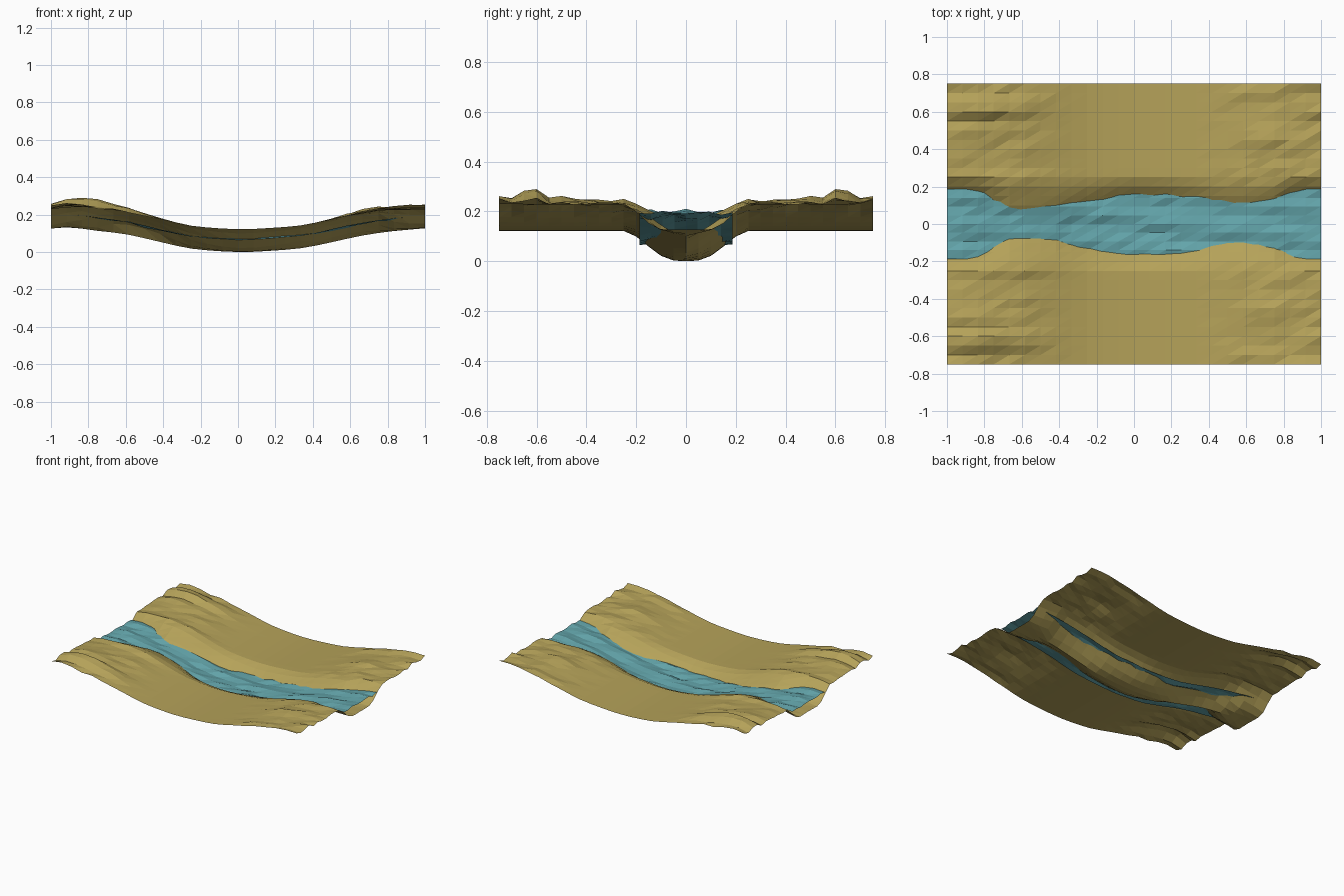
import bpy, math, random

if "Cube" in bpy.data.objects:
    bpy.data.objects.remove(bpy.data.objects["Cube"])

random.seed(4)


def lerp(pts, x):
    """Smoothly interpolate a list of (x, value) points (Catmull-Rom)."""
    n = len(pts)
    for i in range(n - 1):
        (x0, a), (x1, b) = pts[i], pts[i + 1]
        if x <= x1 or i == n - 2:
            t = min(max((x - x0) / (x1 - x0), 0), 1)
            p, q = pts[max(i - 1, 0)], pts[min(i + 2, n - 1)]
            ma = (b - p[1]) / (x1 - p[0]) * (x1 - x0)
            mb = (q[1] - a) / (q[0] - x0) * (x1 - x0)
            return ((2*t**3 - 3*t*t + 1) * a + (t**3 - 2*t*t + t) * ma
                    + (3*t*t - 2*t**3) * b + (t**3 - t*t) * mb)


# river bed height, and half-width of visible water, along x
BED = [(-1, .128), (-.9, .132), (-.75, .113), (-.6, .095), (-.4, .05), (-.25, .018),
       (0, 0), (.2, .008), (.35, .022), (.5, .052), (.65, .085), (.8, .108), (1, .128)]
HALF = [(-1, .19), (-.82, .165), (-.67, .082), (-.45, .08), (-.25, .13), (0, .16),
        (.3, .142), (.52, .112), (.74, .13), (.85, .17), (1, .182)]
# dune ridges: x centre, x spread, |y| centre, |y| spread, height
RIDGES = [(-.82, .24, .62, .05, .06), (-.85, .2, .49, .035, .022), (-.62, .2, .24, .05, .022),
          (-1, .15, .75, .04, .02), (.72, .14, .46, .045, .026), (1, .15, .62, .045, .022),
          (.95, .2, .75, .03, .022), (.7, .15, .7, .04, .015), (-.6, .15, .38, .04, .012)]


def ground_z(x, y):
    y = abs(y)
    s = (1 - math.cos(math.pi * min(y / .26, 1))) / 2
    c = (1 - math.cos(math.pi * lerp(HALF, x) / .26)) / 2
    p = math.log(.55) / math.log(c)
    z = lerp(BED, x) + .122 * s ** p
    if abs(x) > .75:
        z -= .018 * s * (abs(x) - .75) / .25
    for cx, sx, cy, sy, h in RIDGES:
        z += h * math.exp(-((x - cx) / sx) ** 2 - ((y - cy) / sy) ** 2)
    return max(z, 0)


def sheet(name, nx, ny, half_y, height, colour):
    """Flat-shaded grid sheet displaced by a height function."""
    verts, faces = [], []
    for i in range(nx + 1):
        for j in range(ny + 1):
            x, y = -1 + 2 * i / nx, half_y * (2 * j / ny - 1)
            verts.append((x, y, height(x, y)))
    for i in range(nx):
        for j in range(ny):
            a = i * (ny + 1) + j
            b = a + ny + 1
            faces += [(a, b, b + 1), (a, b + 1, a + 1)]
    mesh = bpy.data.meshes.new(name)
    mesh.from_pydata(verts, [], faces)
    mat = bpy.data.materials.new(colour[0])
    mat.diffuse_color = (*colour[1], 1)
    mat.use_nodes = True
    mat.node_tree.nodes["Principled BSDF"].inputs["Base Color"].default_value = mat.diffuse_color
    mesh.materials.append(mat)
    ob = bpy.data.objects.new(name, mesh)
    bpy.context.collection.objects.link(ob)
    return ob


# sandy ground, roughness mirrored across the river and fading at mid length
rough = {}


def rough_ground(x, y):
    key = (round(x, 3), round(abs(y), 3))
    if key not in rough:
        k = min(max((abs(x) - .35) / .3, 0), 1) * (abs(y) > .22)
        rough[key] = k * random.uniform(-.006, .006)
    return ground_z(x, y) + rough[key]


sheet("sandy_ground", 24, 30, .75, rough_ground, ("sand", (.46, .36, .10)))


# rippled river, its edges tucked into the banks
def river_z(x, y):
    ripple = .007 * math.sin(40 * y + 5 * x) + random.uniform(-.005, .005)
    return lerp(BED, x) + .067 + ripple * (.3 if abs(y) > .15 else 1)


sheet("river_water", 24, 8, .187, river_z, ("river blue", (.125, .375, .405)))
